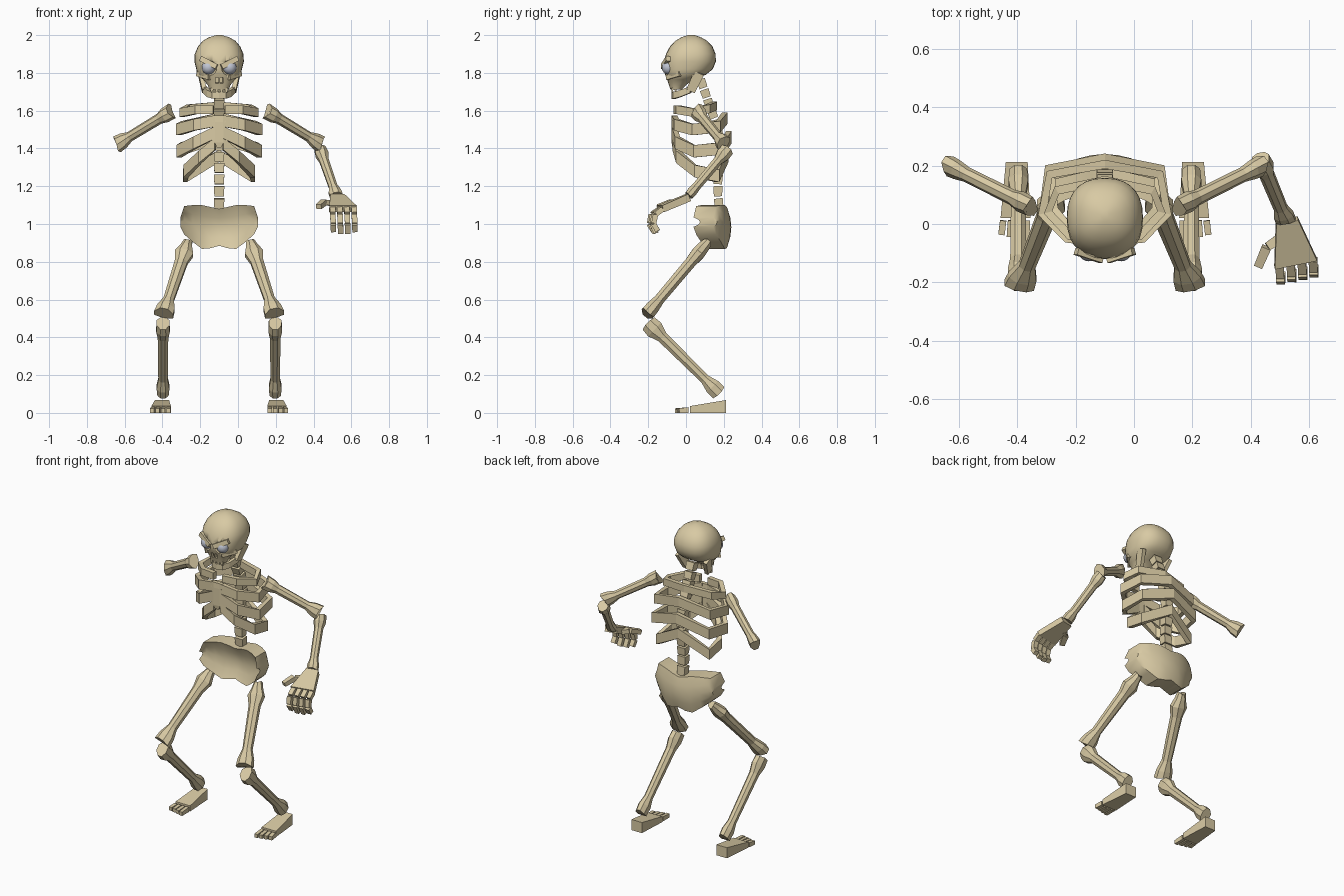
import bpy, bmesh
from math import sin, cos, pi, copysign
from mathutils import Vector as V

if "Cube" in bpy.data.objects:
    bpy.data.objects.remove(bpy.data.objects["Cube"])

CX = -0.1  # body midline


def material(name, rgb):
    m = bpy.data.materials.new(name)
    m.diffuse_color = (*rgb, 1)
    m.use_nodes = True
    m.node_tree.nodes["Principled BSDF"].inputs["Base Color"].default_value = m.diffuse_color
    return m


BONE = material("bone", (0.69, 0.59, 0.37))
EYE = material("eye", (0.52, 0.55, 0.64))


def loft(name, rings, mat=BONE, smooth=None):
    """Skin a list of equal-sized rings and cap both ends."""
    bm = bmesh.new()
    rows = [[bm.verts.new(p) for p in r] for r in rings]
    n = len(rows[0])
    for a, b in zip(rows, rows[1:]):
        for i in range(n):
            bm.faces.new((a[i], a[(i + 1) % n], b[(i + 1) % n], b[i]))
    bm.faces.new(rows[0])
    bm.faces.new(rows[-1])
    bmesh.ops.recalc_face_normals(bm, faces=bm.faces)
    me = bpy.data.meshes.new(name)
    bm.to_mesh(me)
    bm.free()
    ob = bpy.data.objects.new(name, me)
    bpy.context.collection.objects.link(ob)
    me.materials.append(mat)
    if smooth:
        bpy.ops.object.select_all(action='DESELECT')
        ob.select_set(True)
        bpy.context.view_layer.objects.active = ob
        bpy.ops.object.shade_smooth_by_angle(angle=smooth)
    return ob


def bone(name, a, b, prof, side=(1, 0, 0), n=8, notch=0.0):
    """Straight bone: prof = (t, half width, half depth); notch splits the ends into lobes."""
    a, b = V(a), V(b)
    ax = (b - a).normalized()
    v = ax.cross(V(side)).normalized()
    u = v.cross(ax)
    k = 2 ** 0.5 if n == 4 else 1.08
    rings = []
    for j, (t, w, d) in enumerate(prof):
        end = -1 if j == 0 else 1 if j == len(prof) - 1 else 0
        ring = []
        for i in range(n):
            q = 2 * pi * (i + 0.5) / n
            lobe = end * notch * (abs(cos(q)) - 0.6)
            ring.append(a.lerp(b, t) + u * k * w * cos(q) + v * k * d * sin(q) + ax * lobe)
        rings.append(ring)
    return loft(name, rings)


def bar(name, a, b, w, d, w2=None, d2=None, side=(1, 0, 0)):
    return bone(name, a, b, [(0, w, d), (1, w2 or w, d2 or d)], side, 4)


def band(name, pts, h, t):
    """Flat upright strip along a path."""
    pts = [V(p) for p in pts]
    rings = []
    for i, p in enumerate(pts):
        d = pts[min(i + 1, len(pts) - 1)] - pts[max(i - 1, 0)]
        nrm = V((d.y, -d.x, 0)).normalized() * t / 2
        up = V((0, 0, h / 2))
        rings.append([p + nrm + up, p - nrm + up, p - nrm - up, p + nrm - up])
    return loft(name, rings)


def both(half):
    """Half path (offset from midline) extended by its mirror image."""
    right = [(CX + x, y, z) for x, y, z in half]
    left = [(CX - x, y, z) for x, y, z in reversed(half) if x > 0]
    return right + left


def ball(name, loc, r, mat):
    bpy.ops.mesh.primitive_uv_sphere_add(segments=20, ring_count=12, radius=r, location=loc)
    ob = bpy.context.object
    ob.name = name
    ob.data.materials.append(mat)
    bpy.ops.object.shade_smooth()
    return ob


# skull: z, half width, front y, back y
levels = [(1.713, .052, -.083, -.02), (1.735, .06, -.09, .0), (1.765, .085, -.1, .04),
          (1.79, .115, -.11, .105), (1.82, .121, -.12, .142), (1.86, .131, -.118, .158),
          (1.9, .129, -.106, .157), (1.94, .112, -.085, .14), (1.97, .086, -.056, .112),
          (1.988, .055, -.025, .08), (2.0, .015, .01, .045)]
rings = []
for z, w, f, b in levels:
    ring = []
    for i in range(28):
        q = 2 * pi * i / 28
        c, s = (copysign(abs(g) ** 0.85, g) for g in (cos(q), sin(q)))
        ring.append((CX + w * c, (f + b) / 2 + (b - f) / 2 * s, z))
    rings.append(ring)
skull = loft("skull", rings, smooth=0.7)


def cut(tool):
    m = skull.modifiers.new("cut", 'BOOLEAN')
    m.operation, m.object, m.solver = 'DIFFERENCE', tool, 'EXACT'
    tool.hide_render = True
    tool.hide_set(True)


for s in (1, -1):
    # eye sockets, eyes, brows, nostrils
    cut(ball("socket_cutter", (CX + s * .056, -.12, 1.825), .043, BONE))
    ball("eye", (CX + s * .056, -.092, 1.828), .036, EYE)
    bar("brow", (CX + s * .012, -.122, 1.832), (CX + s * .098, -.094, 1.876), .012, .014, side=(0, 1, 0))
    cut(bar("nostril_cutter", (CX + s * .013, -.14, 1.755), (CX + s * .011, -.06, 1.765), .008, .016))
    # cheekbone
    bar("cheekbone", (CX + s * .05, -.098, 1.775), (CX + s * .112, -.03, 1.795), .012, .012, side=(0, 0, 1))
    # teeth
    for x in (.012, .038):
        bar("upper_tooth", (CX + s * x, -.072, 1.72), (CX + s * x, -.073, 1.697), .009, .006, .005, .004)
        bar("lower_tooth", (CX + s * x * .85, -.052, 1.69), (CX + s * x * .85, -.056, 1.712), .007, .006, .004, .004)
    # jaw branch
    bar("jaw_branch", (CX + s * .1, .07, 1.8), (CX + s * .078, .025, 1.705), .012, .028, .012, .024)

# lower jaw
band("lower_jaw", both([(.078, .025, 1.712), (.055, -.03, 1.69), (.032, -.06, 1.682), (0, -.066, 1.68)]), .036, .02)

# spine and neck: y, z joints from skull to pelvis
joints = [(.075, 1.77), (.095, 1.715), (.112, 1.665), (.13, 1.61), (.152, 1.555), (.168, 1.5), (.178, 1.445),
          (.18, 1.385), (.178, 1.325), (.172, 1.265), (.168, 1.205), (.17, 1.14), (.178, 1.07)]
for (y, z), (y2, z2) in zip(joints, joints[1:]):
    a, b = V((CX, y, z)), V((CX, y2, z2))
    bar("vertebra", a.lerp(b, .07), a.lerp(b, .9), .028, .024, .025, .022)

# ribs
ribs = [[(.03, -.05, 1.605), (.12, -.04, 1.605), (.195, .04, 1.59), (.165, .115, 1.61), (0, .15, 1.625)],
        [(.02, -.062, 1.545), (.13, -.05, 1.525), (.215, .035, 1.5), (.19, .17, 1.515), (0, .205, 1.56)],
        [(.02, -.062, 1.485), (.13, -.045, 1.43), (.212, .045, 1.385), (.195, .19, 1.4), (0, .227, 1.46)],
        [(.02, -.058, 1.425), (.1, -.04, 1.355), (.175, .05, 1.28), (.18, .165, 1.255), (0, .21, 1.36)]]
for r, h in zip(ribs, (.045, .06, .065, .065)):
    band("rib", both(r), h, .03)

# breastbone
bone("breastbone", (CX, -.062, 1.575), (CX, -.062, 1.405),
     [(0, .036, .012), (.2, .034, .014), (.35, .022, .014), (.85, .024, .014), (1, .012, .01)], n=4)

# pelvis: bowed plate made of columns (offset, bottom, top)
half = [(.205, .985, 1.035), (.185, .945, 1.095), (.14, .905, 1.1), (.09, .868, 1.1), (.045, .872, 1.09), (0, .885, 1.08)]
cols = both(half)
rings = []
for x, lo, hi in cols:
    bow = .075 * ((x - CX) / .205) ** 2
    hs = [i / 4 for i in range(5)]
    front = [(x, .15 - bow - .035 * (2 * t - 1) ** 2, lo + (hi - lo) * t) for t in hs]
    back = [(x, .24 - bow - .02 * (2 * t - 1) ** 2, lo + (hi - lo) * t) for t in reversed(hs)]
    rings.append(front + back)
loft("pelvis", rings, smooth=0.6)

# limb bones, mirrored
for s in (1, -1):
    def P(x, y, z):
        return (CX + s * x, y, z)

    bone("upper_arm", P(.255, .06, 1.595), P(.535, .2, 1.425),
         [(0, .042, .03), (.12, .038, .033), (.22, .027, .025), (.78, .025, .024), (.9, .04, .03), (1, .045, .032)],
         side=(0, .3, 1), notch=.025)
    bone("thigh", P(.165, .115, .905), P(.292, -.205, .525),
         [(0, .022, .025), (.07, .032, .032), (.16, .05, .036), (.28, .034, .03), (.8, .028, .028),
          (.92, .048, .036), (1, .052, .038)], notch=.02)
    bone("shin", P(.297, -.2, .475), P(.297, .175, .105),
         [(0, .034, .045), (.09, .036, .05), (.2, .028, .03), (.8, .025, .026), (.91, .034, .042), (1, .03, .042)],
         notch=.012)
    # foot and toes
    ring = lambda y, x0, x1, z: [P(x0, y, 0), P(x1, y, 0), P(x1, y, z), P(x0, y, z)]
    loft("foot", [ring(.213, .265, .34, .068), ring(.02, .255, .358, .036)])
    for i in range(4):
        x = .268 + i * .027
        bar("toe", P(x, .012, .015), P(x + .002 * i, -.058 + .007 * i, .012), .011, .015, .011, .012)

# forearm of the complete arm
bone("forearm", (.435, .22, 1.395), (.52, .015, 1.15),
     [(0, .03, .036), (.12, .034, .038), (.24, .025, .025), (.8, .023, .023), (.92, .034, .026), (1, .034, .024)],
     notch=.015)

# hand
bar("palm", (.525, .012, 1.14), (.555, -.135, 1.08), .038, .02, .074, .018, side=(1, .2, 0))
for i in range(4):
    x = .5 + i * .038
    drop = -.012 if i in (1, 2) else 0
    path = [V((x, -.14 + i * .006, 1.08)), V((x + .002, -.185 + i * .008, 1.05)),
            V((x + .004, -.195 + i * .008, 1.0)), V((x + .006, -.172 + i * .008, .96 + drop))]
    for a, b in zip(path, path[1:]):
        bar("finger", a, a.lerp(b, .93), .015, .014, .014, .013)
path = [V((.5, -.05, 1.11)), V((.455, -.08, 1.115)), V((.425, -.15, 1.09))]
for a, b in zip(path, path[1:]):
    bar("thumb", a, a.lerp(b, .93), .015, .017, .013, .015, side=(0, 0, 1))
